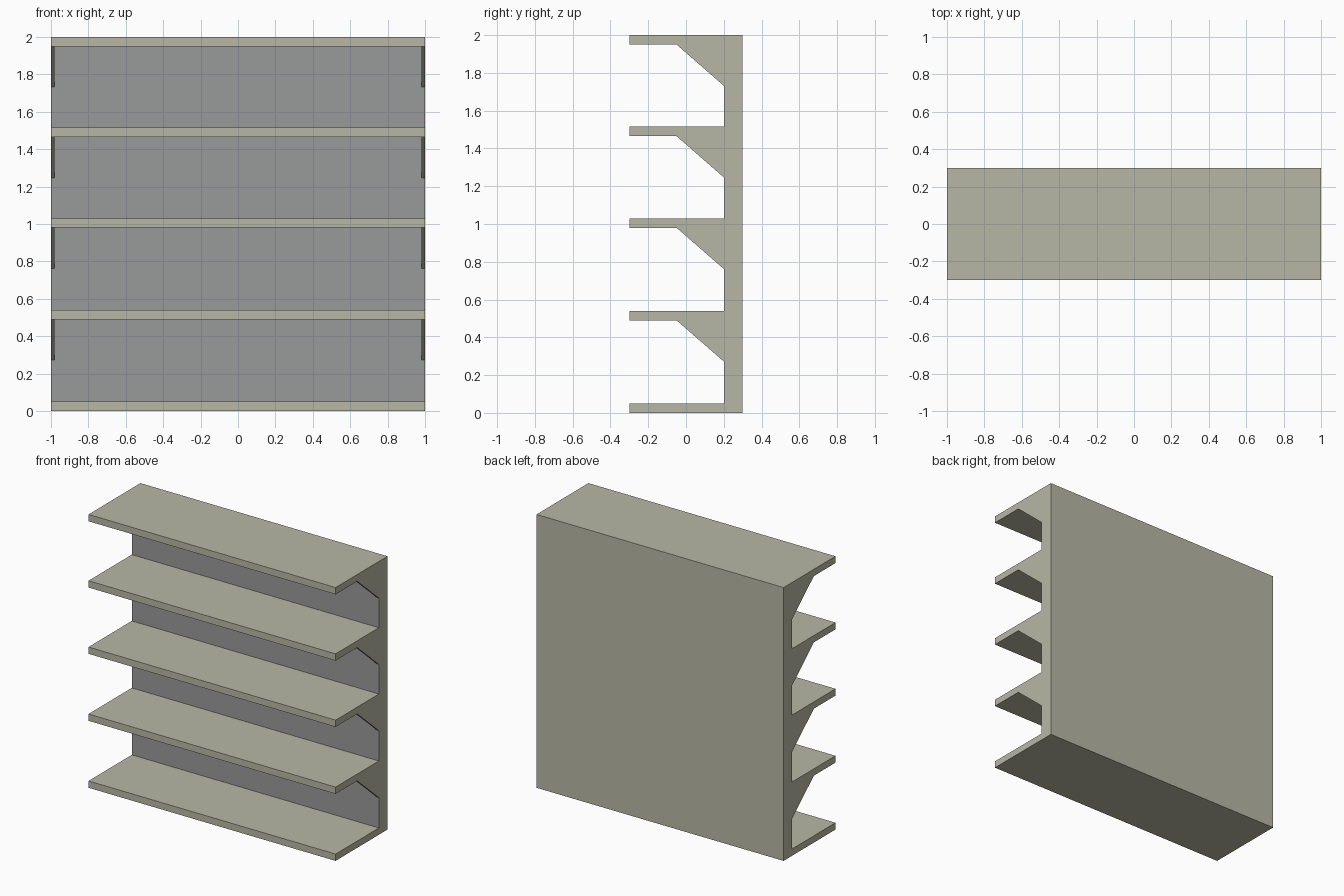
import bpy, bmesh

if "Cube" in bpy.data.objects:
    bpy.data.objects.remove(bpy.data.objects["Cube"])


def material(name, rgb):
    m = bpy.data.materials.new(name)
    m.diffuse_color = (*rgb, 1.0)
    m.use_nodes = True
    m.node_tree.nodes["Principled BSDF"].inputs["Base Color"].default_value = m.diffuse_color
    return m


BEIGE = material("beige_metal", (0.477, 0.477, 0.38))
GREY = material("grey_backing", (0.315, 0.325, 0.32))


def extrude_profile(name, pts, x0, x1):
    """Extrude a (y, z) outline along x."""
    bm = bmesh.new()
    face = bm.faces.new([bm.verts.new((x0, y, z)) for y, z in pts])
    geom = bmesh.ops.extrude_face_region(bm, geom=[face])["geom"]
    bmesh.ops.translate(bm, vec=(x1 - x0, 0, 0),
                        verts=[v for v in geom if isinstance(v, bmesh.types.BMVert)])
    bmesh.ops.recalc_face_normals(bm, faces=bm.faces)
    me = bpy.data.meshes.new(name)
    bm.to_mesh(me)
    bm.free()
    ob = bpy.data.objects.new(name, me)
    me.materials.append(BEIGE)
    bpy.context.collection.objects.link(ob)
    return ob


# Back panel, grey on the side facing the shelves
back = extrude_profile("back_panel", [(0.2, 0), (0.3, 0), (0.3, 2), (0.2, 2)], -1, 1)
back.data.materials.append(GREY)
for p in back.data.polygons:
    if p.normal.y < -0.9:
        p.material_index = 1

# Shelves, with a pair of sloping end brackets under all but the lowest
T = 0.05
for i, top in enumerate((0.05, 0.54, 1.03, 1.515, 2.0)):
    low = top - T
    extrude_profile(f"shelf_{i}", [(-0.3, low), (0.2, low), (0.2, top), (-0.3, top)], -1, 1)
    if i:
        outline = [(-0.05, low), (0.2, low - 0.218), (0.2, low)]
        for side, x in (("left", -1.0), ("right", 0.982)):
            extrude_profile(f"bracket_{side}_{i}", outline, x, x + 0.018)
